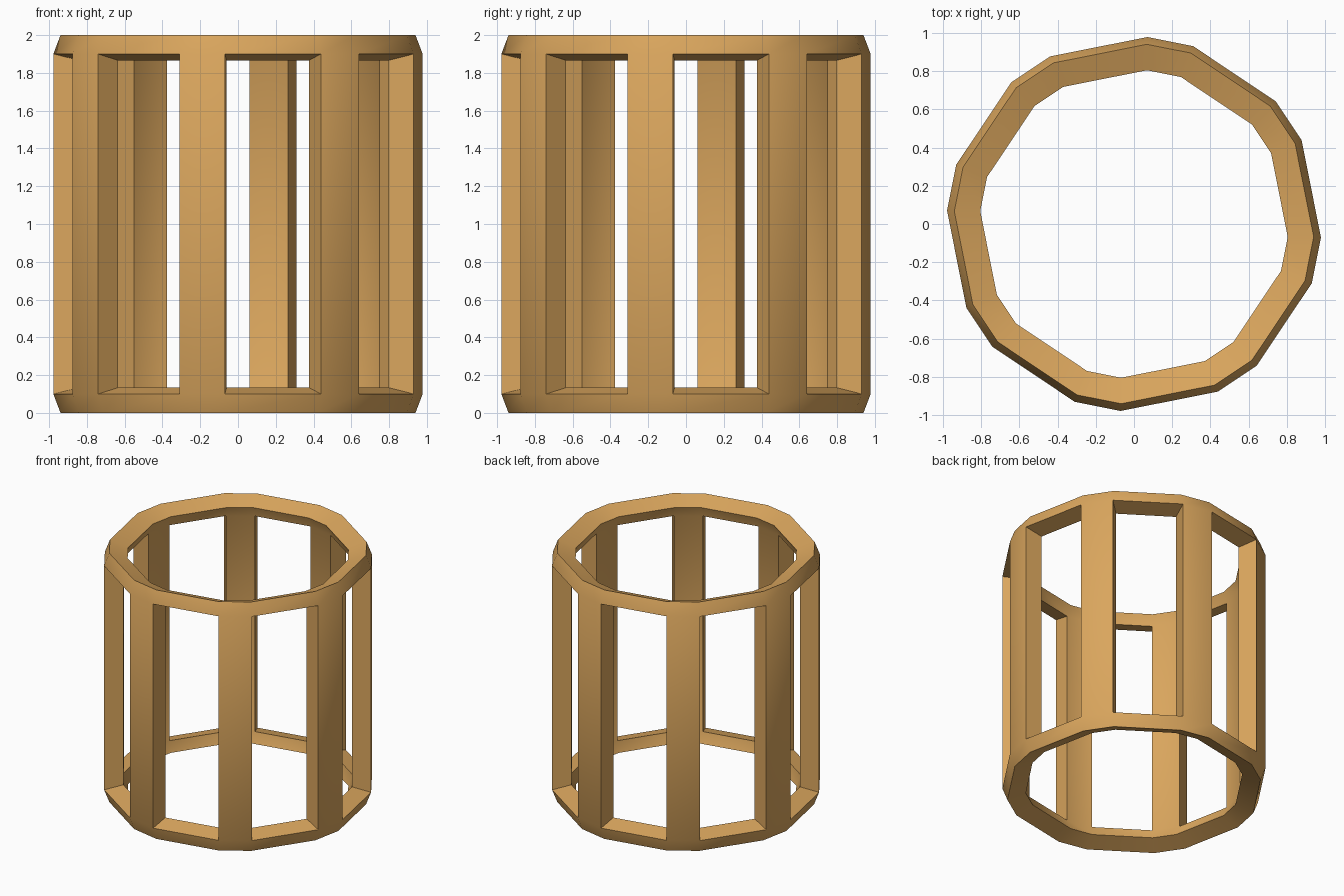
import bpy
import bmesh
from math import cos, sin, radians

cube = bpy.data.objects.get("Cube")
if cube:
    bpy.data.objects.remove(cube, do_unlink=True)

POSTS = 8
POST_TURN = -11.25      # direction of the first post, degrees
POST_HALF = 7.15        # half the angular width of a post
THICKNESS = 0.145
PROFILE = [(0.942, 0.0), (0.98, 0.1), (0.98, 1.9), (0.942, 2.0)]   # radius, height

# Warm wood colour
wood = bpy.data.materials.new("warm wood")
wood.use_nodes = True
colour = (0.70, 0.38, 0.11, 1.0)
wood.diffuse_color = colour
wood.node_tree.nodes["Principled BSDF"].inputs["Base Color"].default_value = colour

# Two corner directions for each post
angles = [radians(POST_TURN + i * 360 / POSTS + side * POST_HALF)
          for i in range(POSTS) for side in (-1, 1)]

# Outer shell: closed sloping bands at both ends, joined by the posts
bm = bmesh.new()
rings = [[bm.verts.new((r * cos(a), r * sin(a), z)) for a in angles]
         for r, z in PROFILE]
for level, (low, high) in enumerate(zip(rings, rings[1:])):
    for i in range(len(angles)):
        is_post = i % 2 == 0
        if level != 1 or is_post:
            j = (i + 1) % len(angles)
            bm.faces.new((low[i], low[j], high[j], high[i]))

mesh = bpy.data.meshes.new("slatted_drum_frame")
bm.to_mesh(mesh)
bm.free()
mesh.materials.append(wood)
frame = bpy.data.objects.new("slatted_drum_frame", mesh)
bpy.context.collection.objects.link(frame)

# Thicken the shell inward
solid = frame.modifiers.new("wall thickness", 'SOLIDIFY')
solid.thickness = THICKNESS
solid.offset = -1

bpy.ops.object.select_all(action='DESELECT')
frame.select_set(True)
bpy.context.view_layer.objects.active = frame
bpy.ops.object.modifier_apply(modifier=solid.name)
bpy.ops.object.shade_smooth_by_angle(angle=radians(30))
